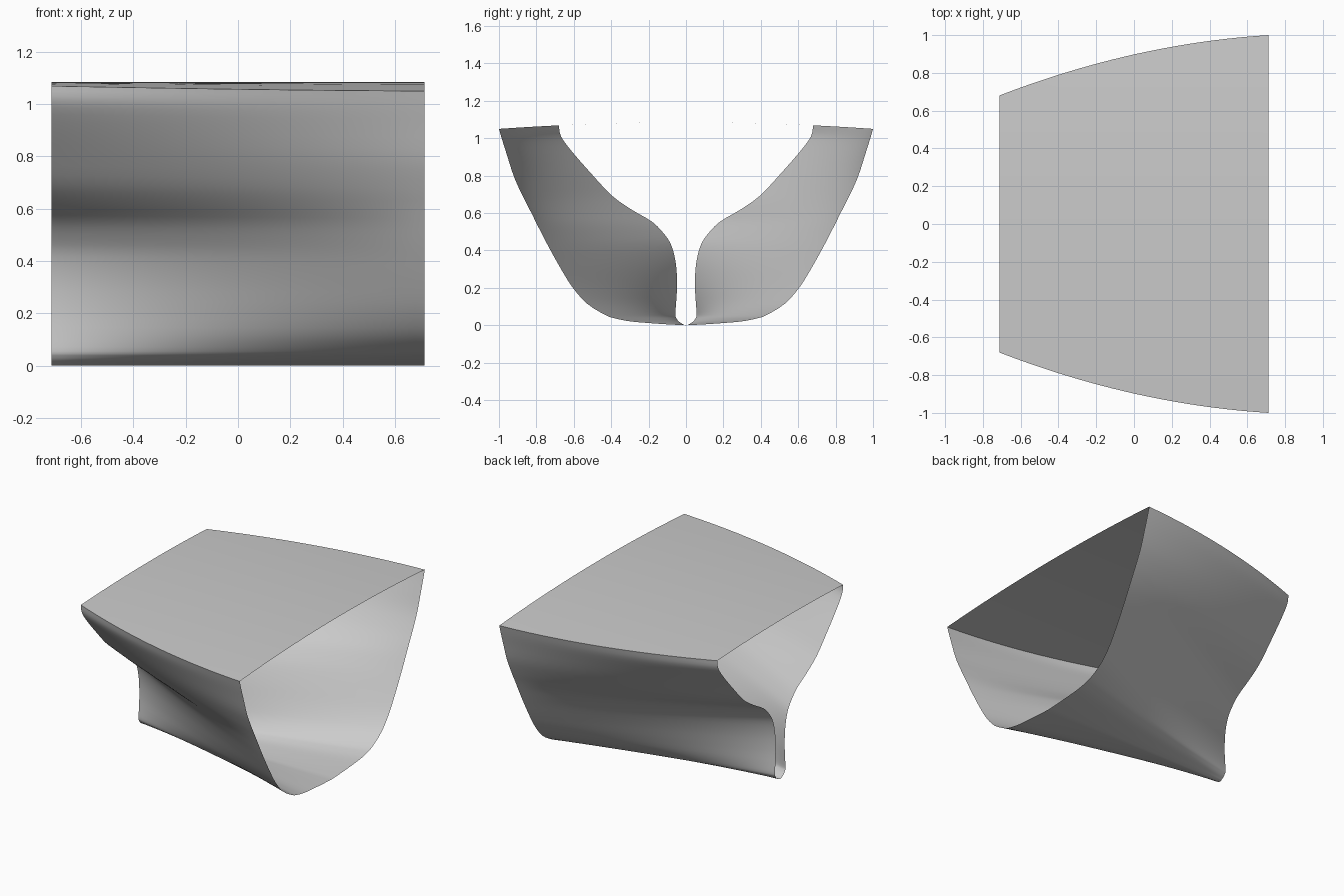
import bpy, bmesh
from mathutils import Vector

if "Cube" in bpy.data.objects:
    bpy.data.objects.remove(bpy.data.objects["Cube"])

HALF_LEN = 0.713
STATIONS = 40

# rows: height, half-breadth at the narrow skeg end, half-breadth at the wide end
ROWS = [(0, 0, 0), (.004, .014, .08), (.010, .024, .17), (.020, .038, .29),
        (.035, .050, .37), (.055, .057, .43), (.118, .053, .53), (.21, .048, .61),
        (.32, .053, .677), (.417, .075, .73), (.48, .112, .763), (.55, .18, .798),
        (.615, .29, .83), (.69, .396, .868), (.80, .50, .918), (.925, .61, .958),
        (1.005, .668, .983), (1.064, .68, 1.0)]
TOP = ROWS[-1][0]


def smooth(points, steps=3):
    """Catmull-Rom refinement of the section table."""
    p = [Vector(q) for q in points]
    p = [2 * p[0] - p[1]] + p + [2 * p[-1] - p[-2]]
    out = []
    for i in range(1, len(p) - 2):
        a, b, c, d = p[i - 1:i + 3]
        for j in range(steps):
            t = j / steps
            out.append(0.5 * (2 * b + (c - a) * t + (2 * a - 5 * b + 4 * c - d) * t * t
                              + (3 * b - a - 3 * c + d) * t ** 3))
    return out + [p[-2]]


def deck_z(y):
    return 1.085 - 0.035 * y * y


def breadth(row, s):
    # waterlines are hollow near the keel and full at the deck
    k = -0.2 + 0.92 * row[0] / TOP
    u = s + k * s * (1 - s)
    return row[1] + (row[2] - row[1]) * u


def sheet(name, lines):
    """Skin a list of equally long point lines."""
    bm = bmesh.new()
    grid = [[bm.verts.new(p) for p in line] for line in lines]
    for a, b in zip(grid, grid[1:]):
        for i in range(len(a) - 1):
            bm.faces.new((a[i], b[i], b[i + 1], a[i + 1]))
    me = bpy.data.meshes.new(name)
    bm.to_mesh(me)
    bm.free()
    me.shade_smooth()
    ob = bpy.data.objects.new(name, me)
    bpy.context.collection.objects.link(ob)
    return ob


rows = smooth(ROWS)
hull, deck = [], []
for n in range(STATIONS + 1):
    s = n / STATIONS
    x = (2 * s - 1) * HALF_LEN
    edge = breadth(rows[-1], s)
    scale = deck_z(edge) / TOP
    side = [(x, max(breadth(r, s), 0), max(r[0], 0) * scale) for r in rows]
    # whole section: port side, keel, starboard side
    hull.append([(px, -py, pz) for px, py, pz in reversed(side)] + side[1:])
    # cambered deck line
    ys = [edge * (j / 12 - 1) for j in range(25)]
    deck.append([(x, y, deck_z(y)) for y in ys])

sheet("hull_shell", hull)
sheet("deck", list(reversed(deck)))
